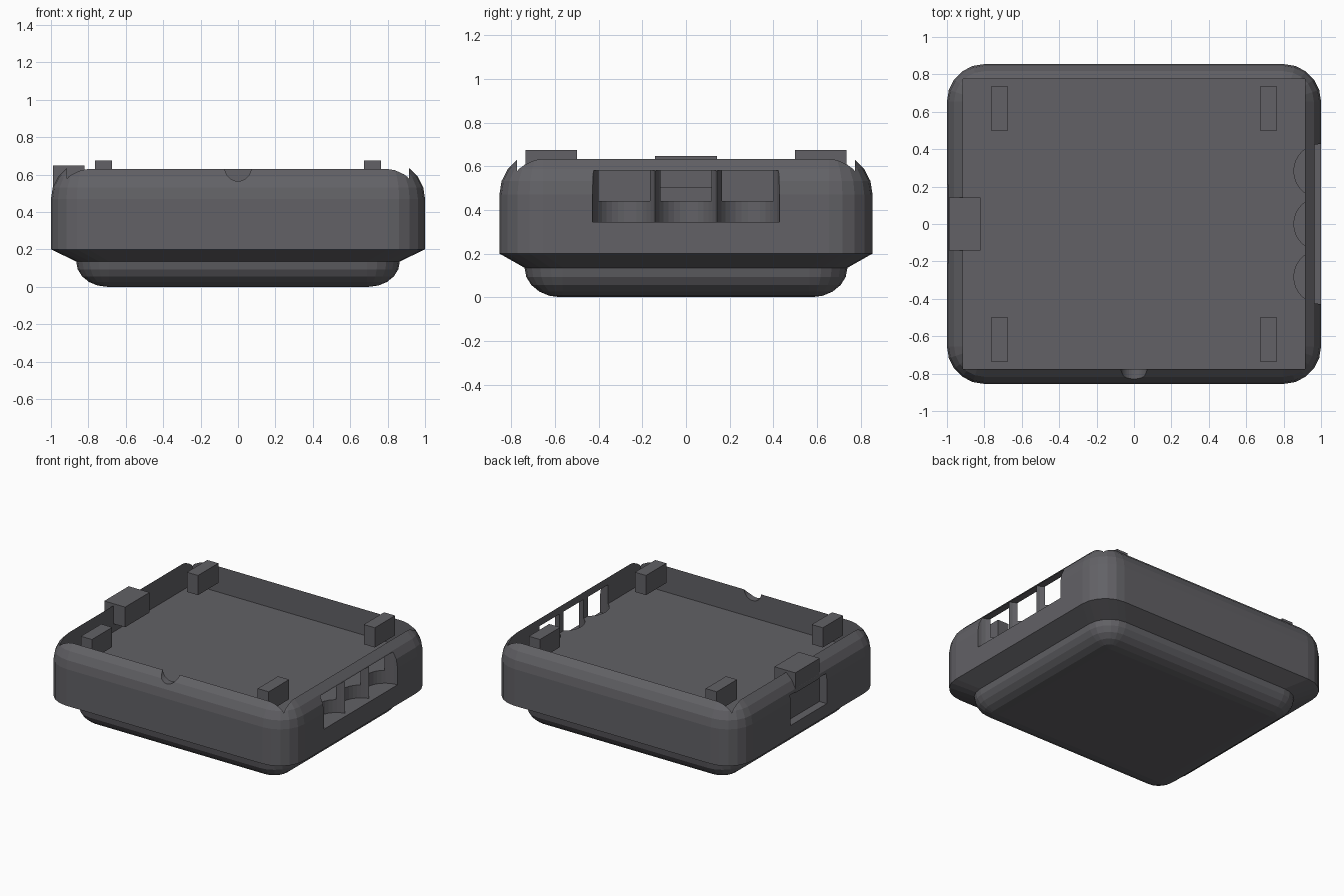
import bpy, bmesh, math

if "Cube" in bpy.data.objects:
    bpy.data.objects.remove(bpy.data.objects["Cube"])

SEG = 5  # facets per rounded quarter

grey = bpy.data.materials.new("dark_grey_plastic")
grey.diffuse_color = (0.122, 0.120, 0.132, 1)
grey.use_nodes = True
grey.node_tree.nodes["Principled BSDF"].inputs["Base Color"].default_value = grey.diffuse_color


def make_object(name, bm, mat=grey):
    bmesh.ops.recalc_face_normals(bm, faces=bm.faces)
    mesh = bpy.data.meshes.new(name)
    bm.to_mesh(mesh)
    bm.free()
    if mat:
        mesh.materials.append(mat)
    ob = bpy.data.objects.new(name, mesh)
    bpy.context.collection.objects.link(ob)
    return ob


def box(name, x0, x1, y0, y1, z0, z1):
    bm = bmesh.new()
    bmesh.ops.create_cube(bm, size=1)
    for v in bm.verts:
        v.co = (x1 if v.co.x > 0 else x0, y1 if v.co.y > 0 else y0, z1 if v.co.z > 0 else z0)
    return make_object(name, bm)


def cylinder(name, r, length, loc, rot=(0, 0, 0), sides=32):
    bm = bmesh.new()
    bmesh.ops.create_cone(bm, cap_ends=True, segments=sides, radius1=r, radius2=r, depth=length)
    ob = make_object(name, bm)
    ob.location, ob.rotation_euler = loc, rot
    return ob


def ring(bm, cx, cy, r, z):
    """Rounded rectangle: corner centres at +-cx, +-cy."""
    verts = []
    for k, (sx, sy) in enumerate(((1, 1), (-1, 1), (-1, -1), (1, -1))):
        for i in range(SEG + 1):
            a = math.pi / 2 * (k + i / SEG)
            verts.append(bm.verts.new((sx * cx + r * math.cos(a), sy * cy + r * math.sin(a), z)))
    return verts


def cut(target, cutter):
    cutter.hide_render = True
    mod = target.modifiers.new("cut", 'BOOLEAN')
    mod.operation, mod.solver, mod.object = 'DIFFERENCE', 'EXACT', cutter
    bpy.context.view_layer.objects.active = target
    bpy.ops.object.modifier_apply(modifier=mod.name)
    bpy.data.objects.remove(cutter)


# Case shell: rounded foot, flared chamfer, rounded upper body
bm = bmesh.new()
rings = []
foot_r, body_r = 0.175, 0.2
for i in range(SEG + 1):
    a = math.pi / 2 * i / SEG
    rings.append(ring(bm, 0.69, 0.565, 0.01 + (foot_r - 0.01) * math.sin(a), 0.135 * (1 - math.cos(a))))
for i in range(SEG):
    a = math.pi / 2 * i / SEG
    if i == 0:
        rings.append(ring(bm, 0.8, 0.655, body_r, 0.2))
    rings.append(ring(bm, 0.8, 0.655, body_r * math.cos(a), 0.47 + body_r * math.sin(a)))
for lo, hi in zip(rings, rings[1:]):
    n = len(lo)
    for i in range(n):
        j = (i + 1) % n
        bm.faces.new((lo[i], lo[j], hi[j], hi[i]))
bm.faces.new(rings[0])
bm.faces.new(rings[-1])
shell = make_object("case_shell", bm)

# Open tray
cut(shell, box("tray_cutter", -0.915, 0.915, -0.775, 0.775, 0.44, 1))

# Three scooped openings on the right side
for y in (-0.283, 0, 0.283):
    cut(shell, cylinder("scoop_cutter", 0.145, 0.235, (1.0, y, 0.4625)))

# Half-round notch in the front rim
cut(shell, cylinder("notch_cutter", 0.07, 0.3, (0, -0.83, 0.635), (math.pi / 2, 0, 0)))

# Shallow socket on the left side
cut(shell, box("socket_cutter", -1.1, -0.94, -0.21, 0.21, 0.29, 0.51))

# Tab on the left rim
box("left_tab", -0.99, -0.82, -0.142, 0.142, 0.5, 0.648)

# Four corner clips
for x in (-0.72, 0.72):
    for y in (-0.617, 0.617):
        box("corner_clip", x - 0.045, x + 0.045, y - 0.118, y + 0.118, 0.53, 0.675)
